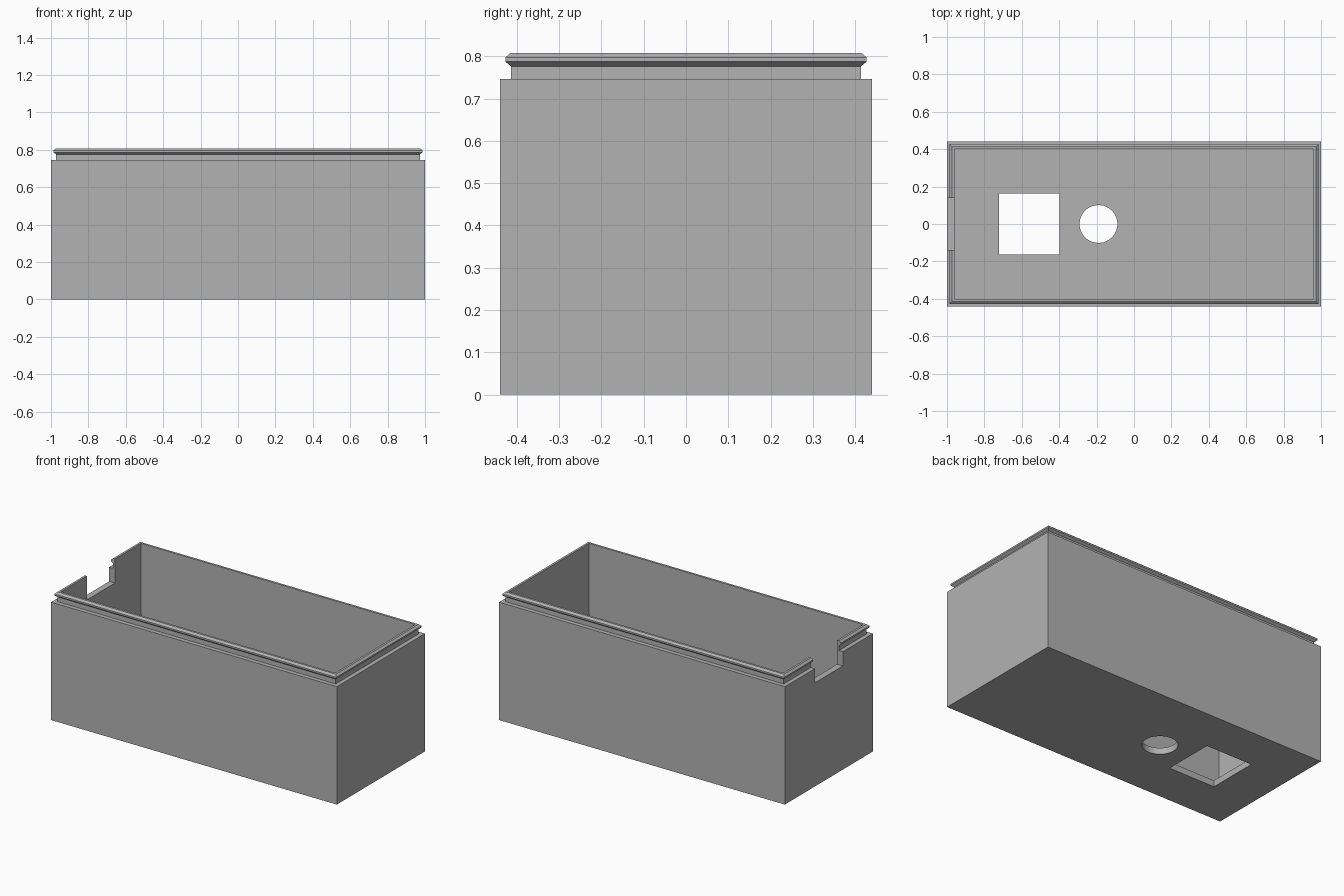
import bpy, bmesh

if "Cube" in bpy.data.objects:
    bpy.data.objects.remove(bpy.data.objects["Cube"], do_unlink=True)

HALF_X, HALF_Y = 1.0, 0.44
WALL, FLOOR = 0.04, 0.04

# Single plain grey plastic
grey = bpy.data.materials.new("plain grey")
grey.use_nodes = True
COLOUR = (0.45, 0.45, 0.45, 1)
grey.diffuse_color = COLOUR
grey.node_tree.nodes["Principled BSDF"].inputs["Base Color"].default_value = COLOUR


def box_shell(name, profile):
    """Join rectangular rings, each given as (inset, height), into a closed shell."""
    bm = bmesh.new()
    rings = []
    for inset, z in profile:
        x, y = HALF_X - inset, HALF_Y - inset
        rings.append([bm.verts.new((sx * x, sy * y, z))
                      for sx, sy in ((-1, -1), (1, -1), (1, 1), (-1, 1))])
    for low, high in zip(rings, rings[1:]):
        for i in range(4):
            j = (i + 1) % 4
            bm.faces.new((low[i], low[j], high[j], high[i]))
    bm.faces.new(rings[0][::-1])
    bm.faces.new(rings[-1])
    bmesh.ops.recalc_face_normals(bm, faces=bm.faces)
    mesh = bpy.data.meshes.new(name)
    bm.to_mesh(mesh)
    bm.free()
    mesh.materials.append(grey)
    obj = bpy.data.objects.new(name, mesh)
    bpy.context.collection.objects.link(obj)
    return obj


def cut(target, cutter):
    """Subtract the cutter from the target, then discard it."""
    cutter.hide_render = True
    cutter.data.materials.clear()
    cutter.data.materials.append(grey)
    mod = target.modifiers.new("cut", "BOOLEAN")
    mod.operation, mod.solver, mod.object = "DIFFERENCE", "EXACT", cutter
    bpy.context.view_layer.objects.active = target
    bpy.ops.object.modifier_apply(modifier=mod.name)
    bpy.data.objects.remove(cutter, do_unlink=True)


def block(centre, size):
    bpy.ops.mesh.primitive_cube_add(size=1, location=centre)
    obj = bpy.context.object
    obj.scale = size
    bpy.context.view_layer.update()
    return obj


# Box: outer wall, shoulder, neck, snap bead, lip, then inner wall and floor
box = box_shell("open_box", [
    (0, 0), (0, 0.746), (0.027, 0.746), (0.027, 0.776), (0.013, 0.787),
    (0.013, 0.797), (0.026, 0.808), (WALL, 0.808), (WALL, FLOOR)])

# Cable notch in the top of the right-hand end wall
cut(box, block((-1, 0, 0.806), (0.3, 0.28, 0.3)))

# Square opening through the floor
cut(box, block((-0.56, 0, 0), (0.324, 0.326, 0.3)))

# Round opening through the floor
bpy.ops.mesh.primitive_cylinder_add(vertices=64, radius=0.101, depth=0.3,
                                    location=(-0.19, 0, 0))
cut(box, bpy.context.object)

# Crisp flat faces, with only the round opening smoothed
bpy.ops.object.select_all(action="DESELECT")
box.select_set(True)
bpy.context.view_layer.objects.active = box
bpy.ops.object.shade_smooth_by_angle(angle=0.35)
